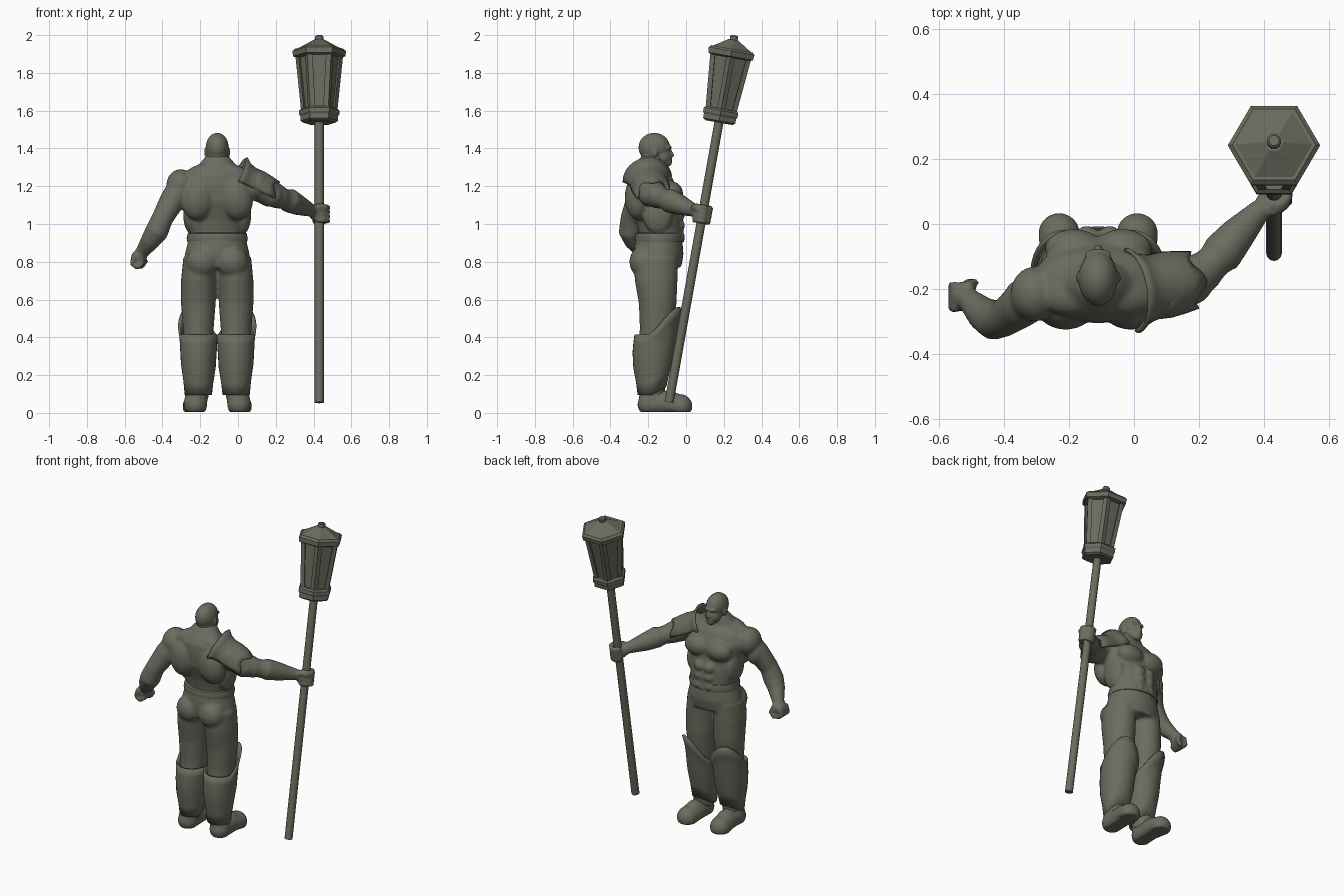
import bpy, bmesh, math
from mathutils import Vector, Matrix

old = bpy.data.objects.get("Cube")
if old:
    bpy.data.objects.remove(old)

COLOR = (0.15, 0.148, 0.115, 1)
mat = bpy.data.materials.new("dark olive grey")
mat.use_nodes = True
mat.diffuse_color = COLOR
bsdf = mat.node_tree.nodes["Principled BSDF"]
bsdf.inputs["Base Color"].default_value = COLOR
bsdf.inputs["Roughness"].default_value = 0.8

MID = -0.11  # body centre line
X, Y, Z = Vector((1, 0, 0)), Vector((0, 1, 0)), Vector((0, 0, 1))


def loft(bm, rings, n=24, caps=True):
    """Bridge elliptical rings given as (centre, u, v)."""
    rows = []
    for c, u, v in rings:
        angles = [math.tau * i / n for i in range(n)]
        rows.append([bm.verts.new(Vector(c) + u * math.cos(a) + v * math.sin(a)) for a in angles])
    for lo, hi in zip(rows, rows[1:]):
        for i in range(n):
            j = (i + 1) % n
            bm.faces.new((lo[i], lo[j], hi[j], hi[i]))
    if caps:
        bm.faces.new(rows[0][::-1])
        bm.faces.new(rows[-1])


def ball(bm, c, r, turn=0):
    m = Matrix.Translation(c) @ Matrix.Rotation(turn, 4, 'Y') @ Matrix.Diagonal((*r, 1))
    bmesh.ops.create_uvsphere(bm, u_segments=20, v_segments=14, radius=1, matrix=m)


def pair(bm, dx, y, z, r, turn=0):
    for s in (-1, 1):
        ball(bm, (MID + s * dx, y, z), r, s * turn)


def limb(bm, pts, n=16):
    """Round-ended tube through (x, y, z, radius) points."""
    ps = [Vector(p[:3]) for p in pts]
    rings = []
    for i, p in enumerate(ps):
        d = (ps[min(i + 1, len(ps) - 1)] - ps[max(i - 1, 0)]).normalized()
        u = d.cross(X if abs(d.x) < 0.7 else Z).normalized()
        rings.append((p, u * pts[i][3], d.cross(u) * pts[i][3]))
    loft(bm, rings, n)
    for p in (pts[0], pts[-1]):
        ball(bm, p[:3], (p[3],) * 3)


def finish(bm, name, voxel=0, smooth=4, angle=None, thick=0):
    bmesh.ops.recalc_face_normals(bm, faces=bm.faces[:])
    me = bpy.data.meshes.new(name)
    bm.to_mesh(me)
    bm.free()
    me.materials.append(mat)
    ob = bpy.data.objects.new(name, me)
    bpy.context.collection.objects.link(ob)
    if angle:
        bpy.ops.object.select_all(action='DESELECT')
        ob.select_set(True)
        bpy.context.view_layer.objects.active = ob
        bpy.ops.object.shade_smooth_by_angle(angle=math.radians(angle))
    if thick:
        sol = ob.modifiers.new("thickness", 'SOLIDIFY')
        sol.thickness, sol.offset = thick, 0
    if voxel:
        rem = ob.modifiers.new("blend", 'REMESH')
        rem.mode, rem.voxel_size, rem.use_smooth_shade = 'VOXEL', voxel, True
        sm = ob.modifiers.new("soften", 'SMOOTH')
        sm.factor, sm.iterations = 0.5, smooth
    return ob


# Staff frame: tilted towards +y
STAFF = Matrix.Translation((0.43, -0.09, 0.055)) @ Matrix.Rotation(math.radians(-10.1), 4, 'X')

# Torso: section table (z, half width, back, front) plus muscles
bm = bmesh.new()
sections = [(0.88, .15, -.265, -.03), (0.95, .148, -.25, -.015), (1.02, .158, -.265, -.02),
            (1.12, .18, -.30, -.04), (1.20, .20, -.305, -.05), (1.26, .185, -.30, -.08),
            (1.30, .11, -.28, -.11), (1.36, .06, -.235, -.12)]
loft(bm, [((MID, (b + f) / 2, z), X * w, Y * (f - b) / 2) for z, w, b, f in sections], 32)
pair(bm, .075, -.075, 1.16, (.09, .06, .065))           # chest
pair(bm, .10, -.255, 1.14, (.09, .07, .12), -.15)       # upper back
pair(bm, .09, -.22, 1.27, (.10, .06, .045), .35)        # neck to shoulder
pair(bm, .14, -.15, 1.05, (.04, .08, .10))              # flanks
for z in (0.93, 0.99, 1.05):
    pair(bm, .035, -.04, z, (.038, .035, .034))         # stomach

# Free arm, bent slightly back
ball(bm, (-.305, -.215, 1.205), (.075, .085, .085))
limb(bm, [(-.29, -.21, 1.21, .07), (-.345, -.25, 1.13, .068), (-.40, -.29, 1.03, .057),
          (-.43, -.295, .96, .062), (-.465, -.275, .91, .052), (-.505, -.235, .855, .037)])
ball(bm, (-.345, -.225, 1.13), (.055, .055, .07))
# Fist of the free arm
ball(bm, (-.525, -.222, .82), (.042, .045, .045))
for i in range(4):
    y = -.257 + .022 * i
    limb(bm, [(-.55, y, .83, .015), (-.562, y, .79, .014), (-.535, y, .768, .014), (-.51, y, .785, .013)], 8)
limb(bm, [(-.51, -.19, .84, .017), (-.49, -.18, .80, .016), (-.51, -.18, .775, .014)], 8)

# Staff arm, reaching out and forward
ball(bm, (.095, -.205, 1.205), (.08, .085, .08))
limb(bm, [(.07, -.21, 1.21, .075), (.15, -.19, 1.175, .074), (.22, -.14, 1.14, .062),
          (.27, -.09, 1.125, .065), (.32, -.03, 1.10, .055), (.38, .035, 1.075, .037)])
ball(bm, (.17, -.19, 1.15), (.07, .06, .06))
# Gripping hand: fingers wrapped round the staff
ball(bm, (.42, .07, 1.055), (.045, .04, .043))
for i in range(4):
    path = []
    for k in range(7):
        a = math.radians(-110 + 42 * k)
        p = STAFF @ Vector((.038 * math.cos(a) + .008, .038 * math.sin(a), .975 + .025 * i))
        path.append((*p, .0155))
    limb(bm, path, 8)
limb(bm, [(.40, .045, 1.08, .018), (.43, .04, 1.09, .017), (.465, .055, 1.085, .014)], 8)
finish(bm, "torso_and_arms", 0.009, 5)

# Head with brow, nose, jaw and ears
bm = bmesh.new()
ball(bm, (MID, -.168, 1.405), (.061, .084, .078))
ball(bm, (MID, -.135, 1.355), (.050, .058, .052))
ball(bm, (MID, -.10, 1.325), (.028, .026, .022))
ball(bm, (MID, -.092, 1.405), (.043, .016, .012))
limb(bm, [(MID, -.088, 1.395, .008), (MID, -.074, 1.365, .012)], 8)
ball(bm, (MID, -.084, 1.342), (.022, .012, .010))
pair(bm, .060, -.165, 1.38, (.009, .018, .026))
limb(bm, [(MID, -.20, 1.27, .064), (MID, -.175, 1.37, .054)])
finish(bm, "head", 0.006, 3)

# Trousers: hips and two legs
bm = bmesh.new()
hips = [(0.95, .15, .118), (0.90, .157, .127), (0.84, .172, .132), (0.77, .17, .12)]
loft(bm, [((MID, -.145, z), X * w, Y * d) for z, w, d in hips], 32)
pair(bm, .08, -.225, .80, (.085, .075, .085))
legs = [(.09, -.16, .82, .09, .118), (.098, -.158, .70, .094, .113), (.1, -.15, .58, .092, .10),
        (.1, -.155, .45, .082, .09), (.1, -.17, .30, .072, .085), (.105, -.18, .07, .058, .062)]
for s in (-1, 1):
    loft(bm, [((MID + s * x, y, z), X * w, Y * d) for x, y, z, w, d in legs])
finish(bm, "trousers", 0.010, 4)

# Waistband fold
bm = bmesh.new()
band = [(.905, .158, .128), (.925, .162, .133), (.95, .156, .126), (.955, .14, .11)]
loft(bm, [((MID, -.14, z), X * w, Y * d) for z, w, d in band], 32)
finish(bm, "waistband", angle=40)

for s, side in ((-1, "free_side"), (1, "staff_side")):
    # Greave: shell round the shin, rising to a peaked knee plate
    bm = bmesh.new()
    n = 32
    table = [(0, .066, .070, -.18), (.2, .073, .083, -.175), (.45, .086, .103, -.17),
             (.7, .091, .112, -.165), (.85, .094, .115, -.158), (1, .102, .122, -.145)]
    rows = []
    for t, w, d, cy in table:
        row = []
        for i in range(n):
            a = math.tau * i / n
            peak = max(0, math.cos(a - math.radians(65))) ** 1.3
            low, high = .095 + .045 * max(0, math.sin(a)), .415 + .145 * peak
            row.append(bm.verts.new((MID + s * (.1 + w * math.cos(a)), cy + d * math.sin(a),
                                     low + (high - low) * t)))
        rows.append(row)
    for lo, hi in zip(rows, rows[1:]):
        for i in range(n):
            j = (i + 1) % n
            bm.faces.new((lo[i], lo[j], hi[j], hi[i]))
    finish(bm, "greave_" + side, angle=50, thick=0.012)

    # Boot: ankle, heel and broad toe with a flat sole
    bm = bmesh.new()
    fx = MID + s * .115
    limb(bm, [(fx - s * .01, -.185, .13, .057), (fx, -.19, .05, .063)])
    limb(bm, [(fx, -.195, .045, .062), (fx, -.11, .05, .062), (fx + s * .005, -.03, .035, .064)])
    ball(bm, (fx, -.10, .075), (.05, .075, .042))
    for v in bm.verts:
        v.co.z = max(v.co.z, .004)
    finish(bm, "boot_" + side, 0.008, 3)

# Shoulder guard: flared arc plate over the staff shoulder
bm = bmesh.new()
axis = Vector((.88, .15, -.42)).normalized()
across = Y.cross(axis).cross(axis).normalized()
across = across if across.y > 0 else -across
up = axis.cross(across)
up = up if up.z > 0 else -up
rows = []
for t, r in ((0, .128), (.03, .105), (.07, .095), (.12, .097), (.165, .092), (.20, .084)):
    row = []
    for k in range(-8, 9):
        a = math.radians(11.5 * k)
        slide = .018 * math.cos(4 * a) * (t > .19)
        c = Vector((-.01, -.205, 1.235)) + axis * (t + slide)
        row.append(bm.verts.new(c + up * r * math.cos(a) + across * r * math.sin(a)))
    rows.append(row)
for lo, hi in zip(rows, rows[1:]):
    for i in range(16):
        bm.faces.new((lo[i], lo[i + 1], hi[i + 1], hi[i]))
finish(bm, "shoulder_guard", angle=50, thick=0.012)


def stack(name, profile, n, angle=None):
    """Turned part on the staff axis from (height, radius) pairs."""
    part = bmesh.new()
    loft(part, [(Z * h, X * r, Y * r) for h, r in profile], n)
    part.transform(STAFF)
    finish(part, name, angle=angle)


# Staff and six-sided lantern
stack("staff", [(0, .024), (1.54, .024)], 12, 40)
stack("lantern_base", [(1.505, .085), (1.515, .1), (1.54, .1), (1.55, .107), (1.57, .107), (1.58, .095)], 6)
stack("lantern_panes", [(1.57, .078), (1.88, .108)], 6)
stack("lantern_rim", [(1.855, .122), (1.862, .139), (1.89, .142), (1.902, .128)], 6)
stack("lantern_roof", [(1.895, .13), (1.925, .075), (1.95, .03)], 6)
stack("lantern_knob", [(1.93, .022), (1.968, .022), (1.974, .016)], 10, 40)

bm = bmesh.new()
for i in range(6):
    a = math.tau * i / 6
    out = Vector((math.cos(a), math.sin(a), 0))
    tan = Vector((-out.y, out.x, 0))
    loft(bm, [(out * r + Z * h, out * .016, tan * .022) for h, r in ((1.57, .08), (1.87, .111))], 4)
bm.transform(STAFF)
finish(bm, "lantern_posts")
